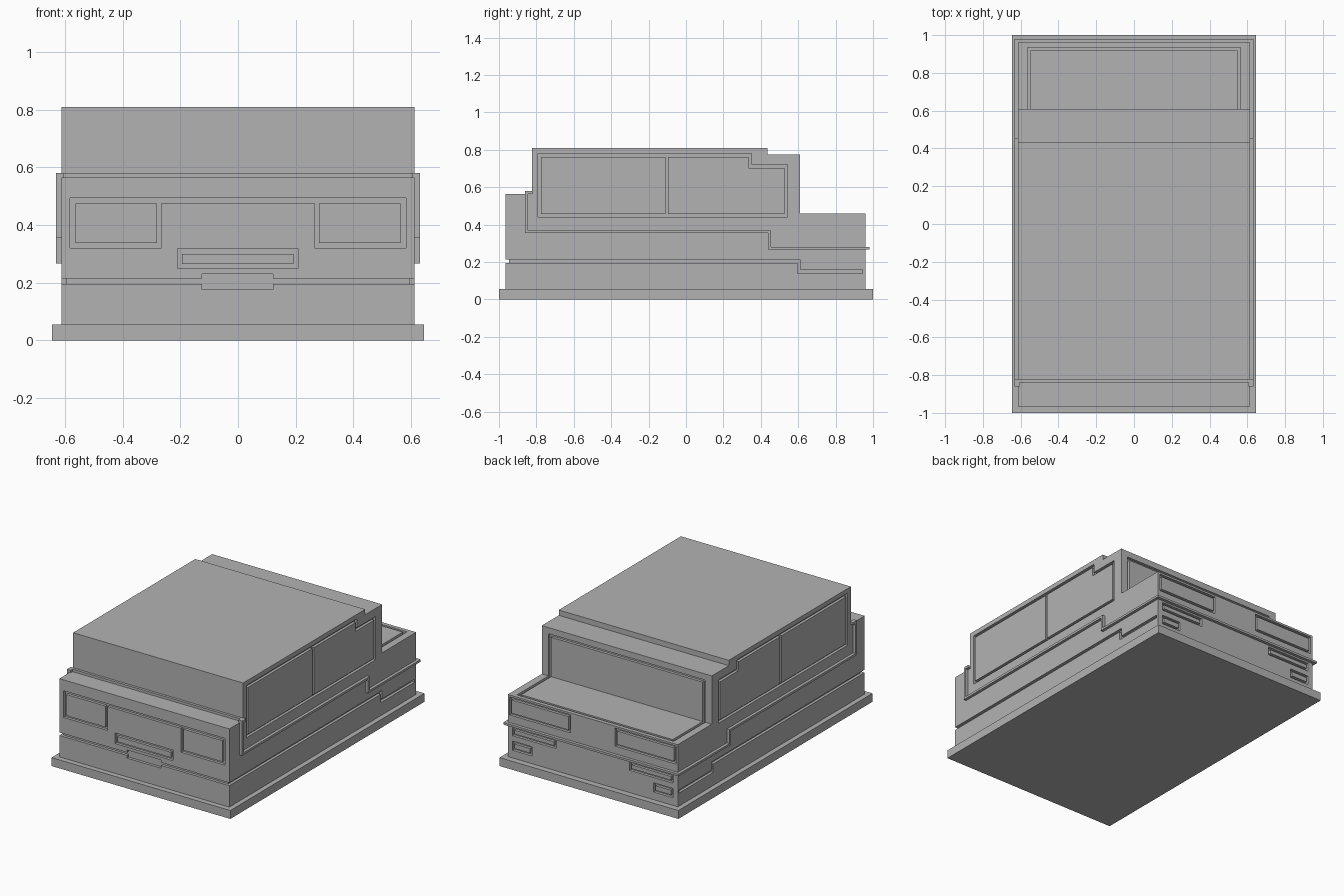
import bpy
import bmesh

if "Cube" in bpy.data.objects:
    bpy.data.objects.remove(bpy.data.objects["Cube"], do_unlink=True)

grey = bpy.data.materials.new("plain grey")
grey.use_nodes = True
grey.diffuse_color = (0.45, 0.45, 0.45, 1)
grey.node_tree.nodes["Principled BSDF"].inputs["Base Color"].default_value = (0.45, 0.45, 0.45, 1)

HALF, FRONT, BACK = 0.613, -0.965, 0.96   # body limits
DEPTH = 0.018                             # groove depth
WALL, DECK = 0.61, 0.46                   # rear window wall, trunk height


def prism(name, axis, pts, a, b):
    """Extrude a 2D outline along an axis from a to b."""
    place = {"x": lambda p, t: (t, p[0], p[1]),
             "y": lambda p, t: (p[0], t, p[1]),
             "z": lambda p, t: (p[0], p[1], t)}[axis]
    bm = bmesh.new()
    low = [bm.verts.new(place(p, a)) for p in pts]
    high = [bm.verts.new(place(p, b)) for p in pts]
    bm.faces.new(low)
    bm.faces.new(high)
    n = len(pts)
    for i in range(n):
        j = (i + 1) % n
        bm.faces.new((low[i], low[j], high[j], high[i]))
    bmesh.ops.recalc_face_normals(bm, faces=bm.faces)
    mesh = bpy.data.meshes.new(name)
    bm.to_mesh(mesh)
    bm.free()
    mesh.materials.append(grey)
    ob = bpy.data.objects.new(name, mesh)
    bpy.context.collection.objects.link(ob)
    return ob


def rect(u0, u1, v0, v1):
    return [(u0, v0), (u1, v0), (u1, v1), (u0, v1)]


def cut(axis, pts, a, b):
    """Carve an extruded outline out of the body."""
    cutter = prism("cutter", axis, pts, a, b)
    cutter.hide_render = True
    mod = body.modifiers.new("cut", "BOOLEAN")
    mod.operation = "DIFFERENCE"
    mod.solver = "EXACT"
    mod.object = cutter
    bpy.context.view_layer.objects.active = body
    bpy.ops.object.modifier_apply(modifier=mod.name)
    bpy.data.objects.remove(cutter, do_unlink=True)


# Base plate and stepped body
prism("base_plate", "z", rect(-0.645, 0.645, -1, 1), 0, 0.055)
body = prism("body", "x", [
    (FRONT, 0.05), (BACK, 0.05), (BACK, DECK), (WALL, DECK), (WALL, 0.775),
    (0.435, 0.775), (0.435, 0.81), (-0.823, 0.81), (-0.823, 0.565), (FRONT, 0.565)],
    -HALF, HALF)

# Side windows, lower grooves and raised belt trim
window_recess = [(-0.79, 0.44), (0.543, 0.44), (0.543, 0.722), (0.35, 0.722),
                 (0.35, 0.78), (-0.79, 0.78)]
front_pane = rect(-0.775, -0.11, 0.456, 0.762)
rear_pane = [(-0.095, 0.456), (0.527, 0.456), (0.527, 0.704), (0.335, 0.704),
             (0.335, 0.762), (-0.095, 0.762)]
groove = [(-1.0, 0.195), (0.595, 0.195), (0.595, 0.14), (0.945, 0.14),
          (0.945, 0.16), (0.61, 0.16), (0.61, 0.214), (-1.0, 0.214)]
belt = [(-0.86, 0.355), (0.438, 0.355), (0.438, 0.266), (0.98, 0.266), (0.98, 0.28),
        (0.454, 0.28), (0.454, 0.37), (-0.845, 0.37), (-0.845, 0.565),
        (-0.82, 0.565), (-0.82, 0.581), (-0.86, 0.581)]
for side, s in (("left", 1), ("right", -1)):
    inner = s * (HALF - DEPTH)
    cut("x", window_recess, inner, s * 0.7)
    cut("x", groove, inner, s * 0.7)
    prism(side + "_front_window", "x", front_pane, inner, s * HALF)
    prism(side + "_rear_window", "x", rear_pane, inner, s * HALF)
    prism(side + "_belt_trim", "x", belt, s * 0.605, s * 0.632)
prism("cowl_trim", "y", rect(-HALF, HALF, 0.56, 0.581), -0.84, -0.81)
prism("rear_trim", "y", rect(-0.632, 0.632, 0.266, 0.28), 0.95, 0.98)

# Front: joined headlight recess, grille, and groove with number plate recess
front_floor = FRONT + DEPTH
light_bar = [(-0.583, 0.32), (-0.265, 0.32), (-0.265, 0.476), (0.265, 0.476),
             (0.265, 0.32), (0.583, 0.32), (0.583, 0.494), (-0.583, 0.494)]
plate_groove = [(-0.7, 0.195), (-0.125, 0.195), (-0.125, 0.177), (0.122, 0.177),
                (0.122, 0.195), (0.7, 0.195), (0.7, 0.214), (0.122, 0.214),
                (0.122, 0.23), (-0.125, 0.23), (-0.125, 0.214), (-0.7, 0.214)]
for outline in (light_bar, rect(-0.21, 0.208, 0.249, 0.318), plate_groove):
    cut("y", outline, -1.05, front_floor)
for side, s in (("left", 1), ("right", -1)):
    prism(side + "_headlight", "y", rect(s * 0.281, s * 0.563, 0.337, 0.475), FRONT, front_floor)
prism("grille", "y", rect(-0.194, 0.192, 0.265, 0.3), FRONT, front_floor)

# Rear: three lamps on each side, each set in a recess
lamps = {"tail_light": (0.16, 0.6, 0.33, 0.447),
         "rear_reflector": (0.265, 0.58, 0.2, 0.255),
         "reverse_light": (0.438, 0.58, 0.105, 0.165)}
rim = 0.015
for name, (x0, x1, z0, z1) in lamps.items():
    for side, s in (("left", 1), ("right", -1)):
        cut("y", rect(s * x0, s * x1, z0, z1), BACK - DEPTH, 1.05)
        prism(f"{side}_{name}", "y", rect(s * (x0 + rim), s * (x1 - rim), z0 + rim, z1 - rim),
              BACK - DEPTH, BACK)

# Rear window and trunk lid share one outline folded over the corner
cut("y", rect(-0.565, 0.565, DECK - DEPTH, 0.735), WALL - DEPTH, 0.65)
cut("z", rect(-0.565, 0.565, WALL, 0.934), DECK - DEPTH, 0.6)
prism("rear_window", "y", rect(-0.547, 0.547, DECK - DEPTH, 0.717), WALL - DEPTH, WALL)
prism("trunk_lid", "z", rect(-0.547, 0.547, WALL, 0.918), DECK - DEPTH, DECK)
